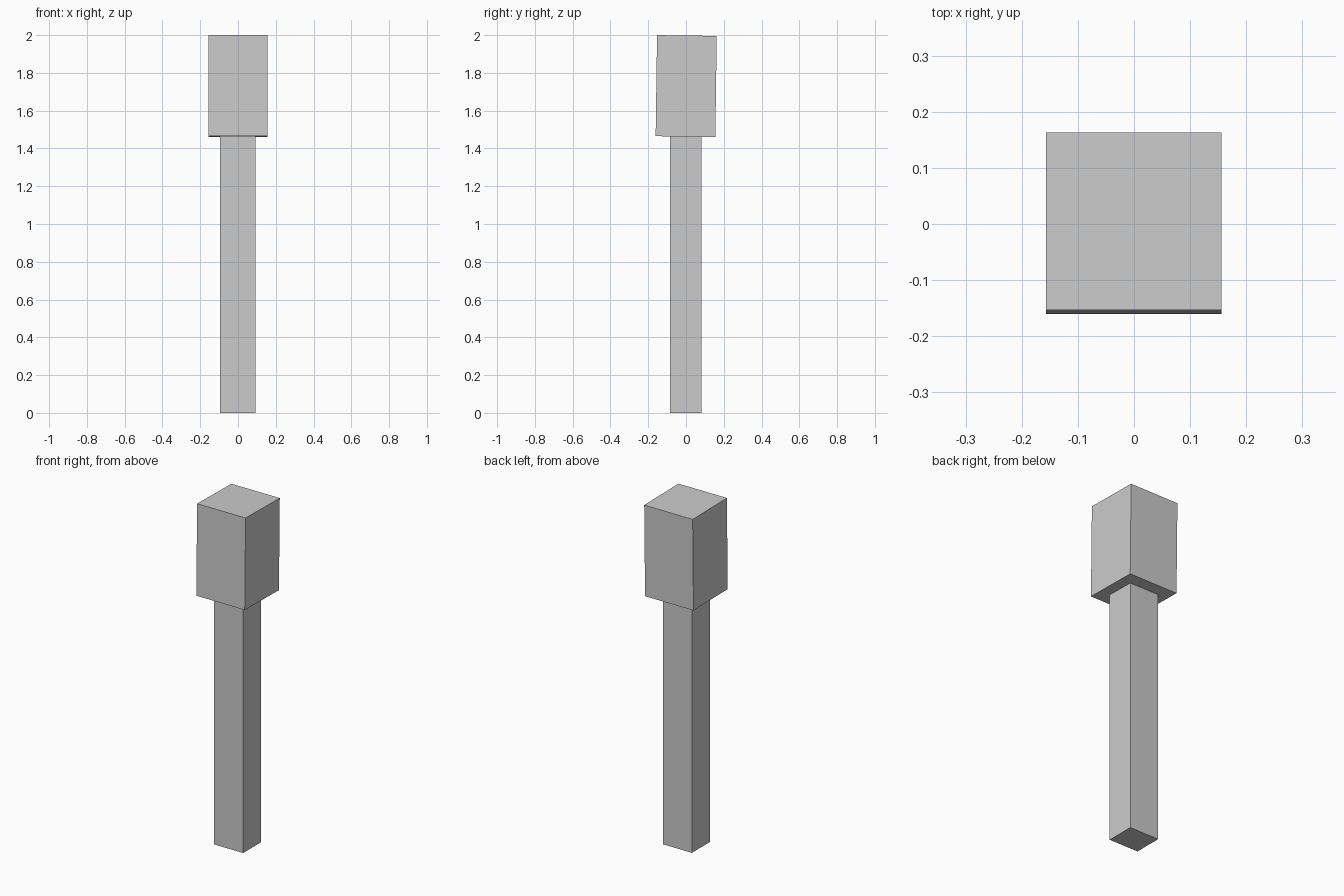
import bpy
import math

if "Cube" in bpy.data.objects:
    bpy.data.objects.remove(bpy.data.objects["Cube"])


def block(name, size, centre, tilt=0.0):
    bpy.ops.mesh.primitive_cube_add(size=1, location=centre)
    ob = bpy.context.object
    ob.name = name
    ob.scale = size
    ob.rotation_euler.x = math.radians(tilt)
    bpy.context.view_layer.update()
    bpy.ops.object.transform_apply(location=False, rotation=True, scale=True)
    return ob


# Straight rectangular shaft, sunk slightly into the head
block("handle", (0.188, 0.166, 1.475), (-0.001, -0.002, 0.7375))

# Larger block on top, leaning very slightly backwards
block("head", (0.313, 0.316, 0.535), (-0.0005, 0.001, 1.7303), tilt=-0.8)
